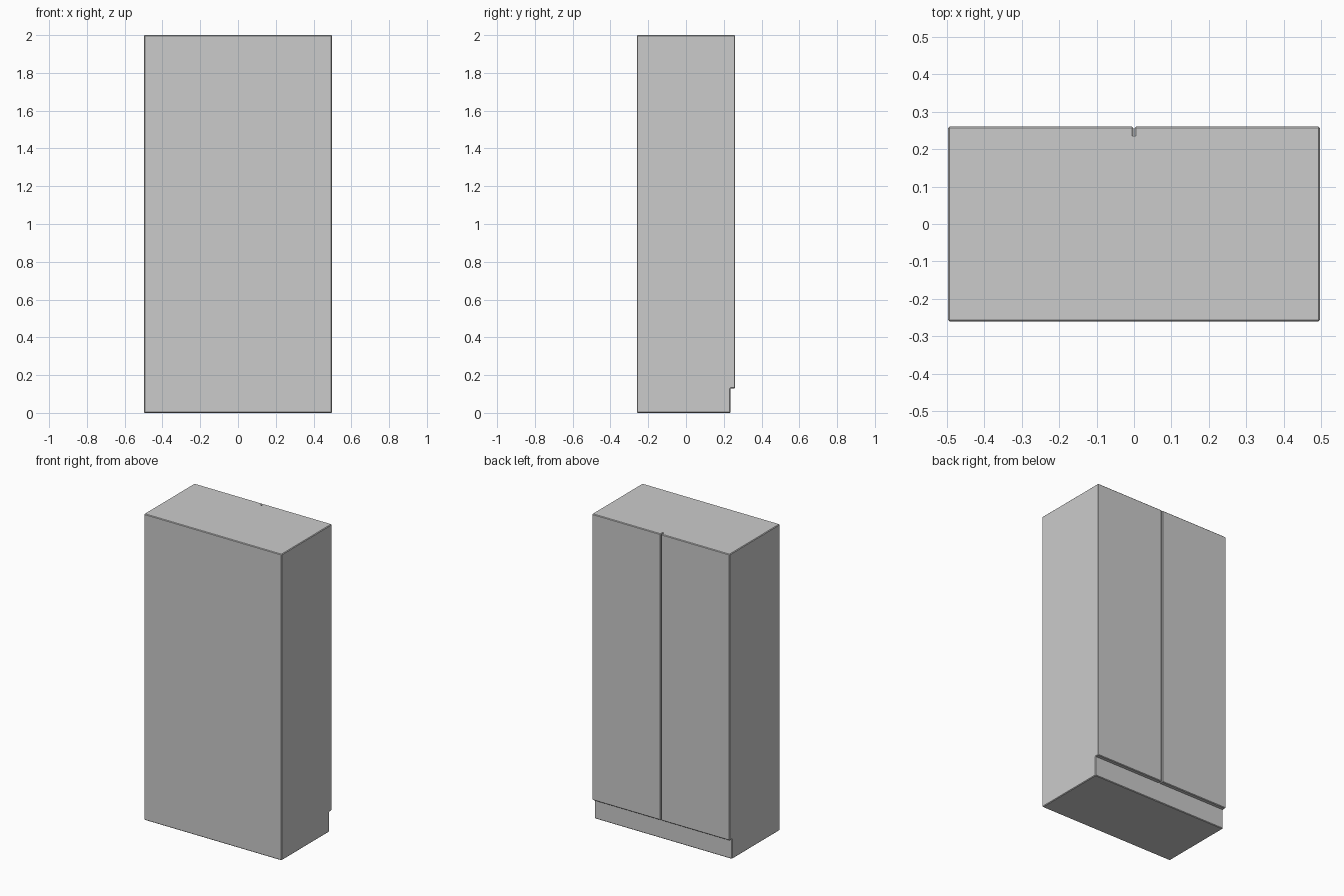
import bpy
import bmesh

if "Cube" in bpy.data.objects:
    bpy.data.objects.remove(bpy.data.objects["Cube"])

W, D, H = 0.497, 0.26, 2.0      # half width, half depth, height
STEP, BASE = 0.235, 0.13        # door back plane, plinth height
GAP, BEVEL = 0.002, 0.004       # half gap between doors, edge chamfer


def box(name, lo, hi, joints):
    """Chamfered box; edges lying on a joint plane (axis, value) stay sharp."""
    bm = bmesh.new()
    bmesh.ops.create_cube(bm, size=1)
    for v in bm.verts:
        v.co = [hi[i] if v.co[i] > 0 else lo[i] for i in range(3)]

    def on_joint(e):
        return any(all(abs(v.co[a] - p) < 1e-5 for v in e.verts) for a, p in joints)

    edges = [e for e in bm.edges if not on_joint(e)]
    bmesh.ops.bevel(bm, geom=edges, offset=BEVEL, segments=1, affect='EDGES')
    bmesh.ops.recalc_face_normals(bm, faces=bm.faces)
    mesh = bpy.data.meshes.new(name)
    bm.to_mesh(mesh)
    bm.free()
    obj = bpy.data.objects.new(name, mesh)
    bpy.context.collection.objects.link(obj)
    return obj


# Recessed plinth and the cabinet body standing on it
box("plinth", (-W, -D, 0), (W, STEP, BASE), [(2, BASE)])
box("cabinet_body", (-W, -D, BASE), (W, STEP, H), [(2, BASE), (1, STEP)])

# Pair of doors, flush with the body sides, with a narrow gap between them
box("door_left", (-W, STEP, BASE), (-GAP, D, H), [(1, STEP)])
box("door_right", (GAP, STEP, BASE), (W, D, H), [(1, STEP)])
